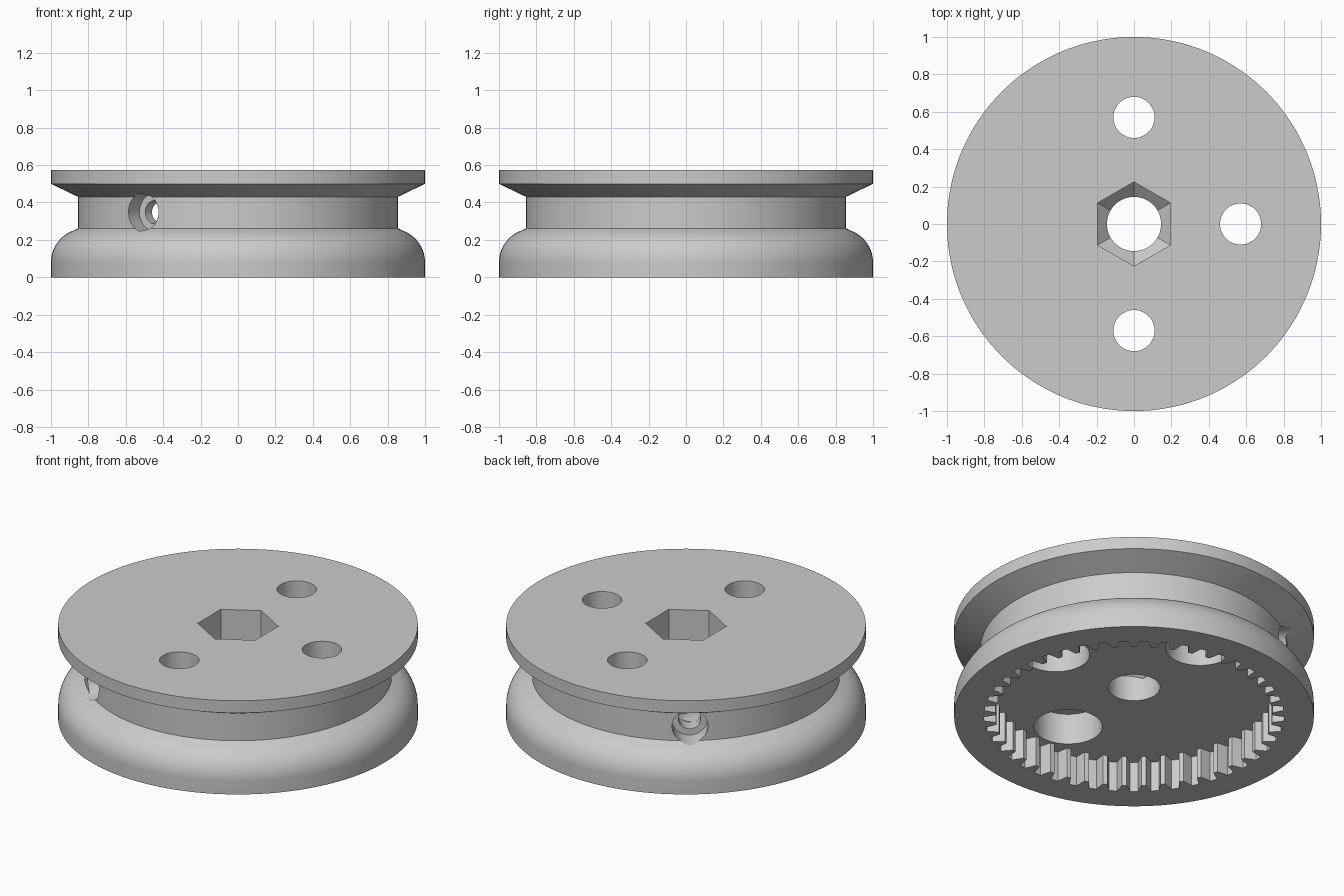
import bpy
from math import sin, cos, pi, radians
from mathutils import Matrix, Vector

if "Cube" in bpy.data.objects:
    bpy.data.objects.remove(bpy.data.objects["Cube"], do_unlink=True)

grey = bpy.data.materials.new("plain grey")
grey.use_nodes = True
grey.diffuse_color = (0.6, 0.6, 0.6, 1)
grey.node_tree.nodes["Principled BSDF"].inputs["Base Color"].default_value = (0.6, 0.6, 0.6, 1)


def ring(r, z, n=48):
    """Regular polygon with a corner on +y."""
    return [(r * sin(2 * pi * i / n), r * cos(2 * pi * i / n), z) for i in range(n)]


def loft(name, rings, matrix=Matrix()):
    """Closed solid through a stack of rings."""
    n, k = len(rings[0]), len(rings)
    verts = [matrix @ Vector(p) for r in rings for p in r]
    faces = [(a * n + i, a * n + i + 1 - n * (i == n - 1),
              (a + 1) * n + i + 1 - n * (i == n - 1), (a + 1) * n + i)
             for a in range(k - 1) for i in range(n)]
    faces += [tuple(range(n))[::-1], tuple(range((k - 1) * n, k * n))]
    # rings run clockwise, so turn the faces outwards
    mesh = bpy.data.meshes.new(name)
    mesh.from_pydata(verts, [], [f[::-1] for f in faces])
    mesh.materials.append(grey)
    obj = bpy.data.objects.new(name, mesh)
    bpy.context.collection.objects.link(obj)
    return obj


def rod(name, r, start, end, matrix=Matrix(), n=48):
    return loft(name, [ring(r, start, n), ring(r, end, n)], matrix)


# Grooved wheel body: rounded lower rim, groove, flared upper flange
WEB = 0.185
R, ZC = 0.18, 0.08
profile = [(1, 0)]
profile += [(1 - R + R * cos(radians(a)), ZC + R * sin(radians(a))) for a in range(0, 66, 5)]
profile += [(0.855, 0.262), (0.855, 0.43), (1, 0.5), (1, 0.575)]
wheel = loft("grooved_wheel", [ring(r, z, 144) for r, z in profile])

cutters = []

# Internal gear ring open at the bottom
TEETH, TIP, MID, ROOT = 45, 0.77, 0.805, 0.835
tooth = [(-0.12, TIP), (0.12, TIP), (0.23, MID), (0.31, ROOT), (0.69, ROOT), (0.77, MID)]
outline = [(r * sin(2 * pi * (t + f) / TEETH), r * cos(2 * pi * (t + f) / TEETH))
           for t in range(TEETH) for f, r in tooth]
cutters.append(loft("gear_cutter", [[(x, y, z) for x, y in outline] for z in (-0.1, WEB)]))

# Centre bore with a hexagonal pocket that tapers into it
cutters.append(rod("bore_cutter", 0.145, 0.1, 0.7))
cutters.append(loft("hex_cutter", [ring(0.138, 0.315, 6), ring(0.225, 0.39, 6), ring(0.225, 0.7, 6)]))

# Three bolt holes, counterbored from below
for x, y in ((0.57, 0), (0, 0.57), (0, -0.57)):
    place = Matrix.Translation((x, y, 0))
    cutters.append(rod("bolt_cutter", 0.11, 0.1, 0.7, place))
    cutters.append(rod("counterbore_cutter", 0.19, 0.1, 0.375, place))

# Cord tunnel: two stepped radial mouths joined by a straight channel
HEIGHT = Matrix.Translation((0, 0, 0.348))
for angle in (126.5, -126.5):
    out = HEIGHT @ Matrix.Rotation(radians(angle), 4, "Z") @ Matrix.Rotation(pi / 2, 4, "Y")
    cutters.append(rod("mouth_cutter", 0.1, 0.75, 0.95, out))
    cutters.append(rod("throat_cutter", 0.062, 0.66, 0.8, out, 40))
channel = HEIGHT @ Matrix.Translation((-0.4, 0, 0)) @ Matrix.Rotation(pi / 2, 4, "X")
cutters.append(rod("channel_cutter", 0.06, -0.57, 0.57, channel, 36))

# Cut everything out, then remove the cutters
bpy.ops.object.select_all(action="DESELECT")
bpy.context.view_layer.objects.active = wheel
wheel.select_set(True)
for cutter in cutters:
    cutter.hide_render = True
    mod = wheel.modifiers.new(cutter.name, "BOOLEAN")
    mod.operation, mod.solver, mod.object = "DIFFERENCE", "EXACT", cutter
    bpy.ops.object.modifier_apply(modifier=mod.name)
    bpy.data.objects.remove(cutter, do_unlink=True)

bpy.ops.object.shade_smooth_by_angle(angle=radians(20))
